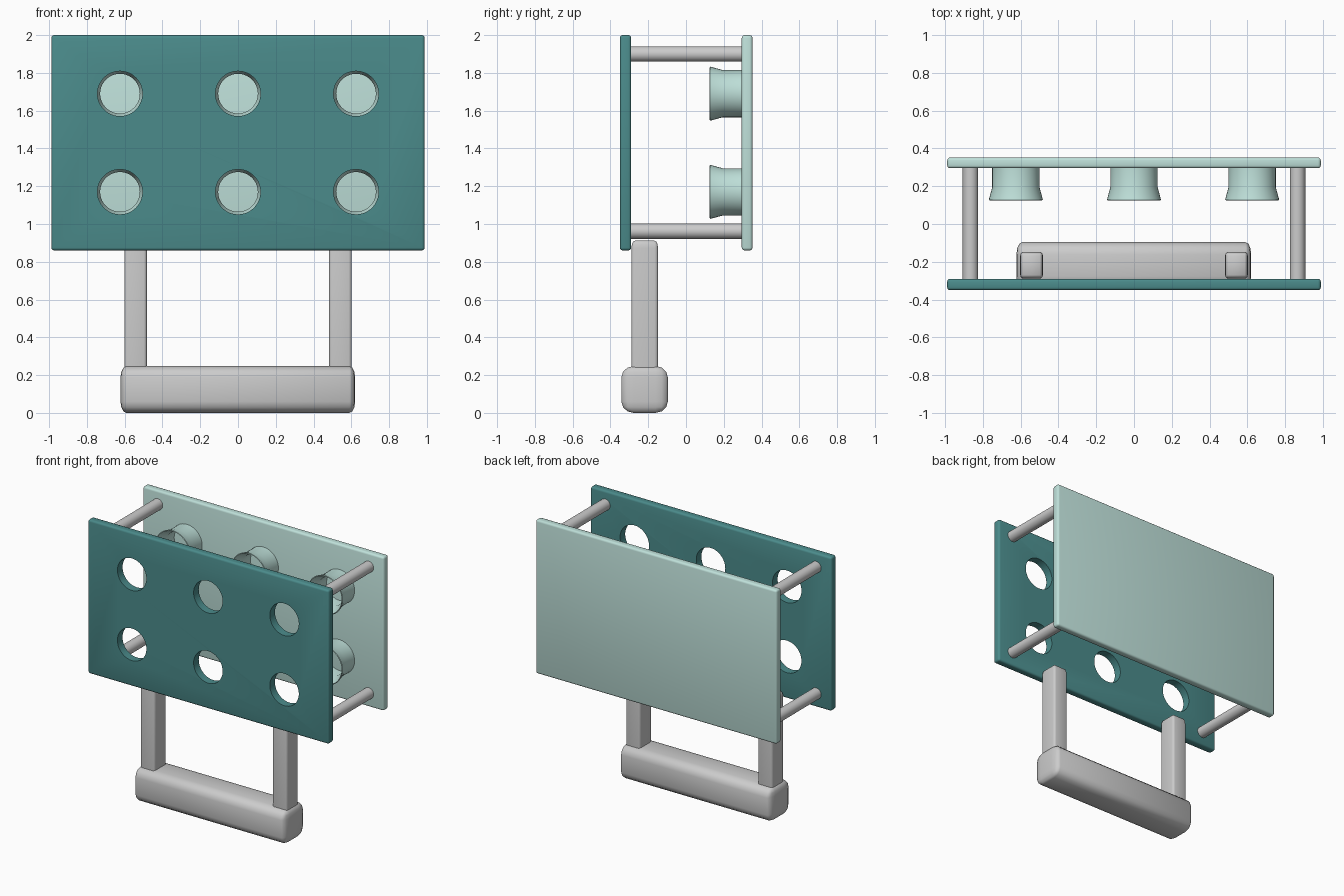
import bpy, bmesh, math
from mathutils import Matrix, Vector

if "Cube" in bpy.data.objects:
    bpy.data.objects.remove(bpy.data.objects["Cube"])


def material(name, rgb):
    m = bpy.data.materials.new(name)
    m.diffuse_color = (*rgb, 1)
    m.use_nodes = True
    m.node_tree.nodes["Principled BSDF"].inputs["Base Color"].default_value = m.diffuse_color
    return m


DARK = material("dark_teal", (0.07, 0.26, 0.26))
LIGHT = material("pale_teal", (0.52, 0.75, 0.70))
COLUMNS = (-0.625, 0, 0.625)
ROWS = (1.17, 1.69)


def finish(name, bm, mat=None, angle=40):
    bmesh.ops.recalc_face_normals(bm, faces=bm.faces)
    me = bpy.data.meshes.new(name)
    bm.to_mesh(me)
    bm.free()
    ob = bpy.data.objects.new(name, me)
    bpy.context.collection.objects.link(ob)
    if mat:
        me.materials.append(mat)
    smooth(ob, angle)
    return ob


def smooth(ob, angle=40):
    bpy.ops.object.select_all(action='DESELECT')
    ob.select_set(True)
    bpy.context.view_layer.objects.active = ob
    bpy.ops.object.shade_smooth_by_angle(angle=math.radians(angle))


def box(name, lo, hi, bevel, segments, mat=None):
    """Rounded box; bevel gives the rounding along each axis."""
    lo, hi, b = Vector(lo), Vector(hi), Vector(bevel)
    bm = bmesh.new()
    bmesh.ops.create_cube(bm, size=1)
    bmesh.ops.scale(bm, verts=bm.verts, vec=[(hi[i] - lo[i]) / b[i] for i in range(3)])
    bmesh.ops.bevel(bm, geom=bm.edges[:], offset=1, segments=segments,
                    profile=0.5, affect='EDGES')
    bmesh.ops.scale(bm, verts=bm.verts, vec=b)
    bmesh.ops.translate(bm, verts=bm.verts, vec=(lo + hi) / 2)
    return finish(name, bm, mat)


def add_rod(bm, x, z, radius, y0, y1, sides):
    m = Matrix.Translation((x, (y0 + y1) / 2, z)) @ Matrix.Rotation(math.pi / 2, 4, 'X')
    bmesh.ops.create_cone(bm, cap_ends=True, segments=sides, radius1=radius,
                          radius2=radius, depth=y1 - y0, matrix=m)


# Front and back panels
front = box("front_panel", (-0.988, -0.35, 0.86), (0.988, -0.29, 2.0), (0.015,) * 3, 3, DARK)
box("back_panel", (-0.988, 0.295, 0.86), (0.988, 0.352, 2.0), (0.015,) * 3, 3, LIGHT)

# Six round openings through the front panel
bm = bmesh.new()
for x in COLUMNS:
    for z in ROWS:
        add_rod(bm, x, z, 0.119, -0.45, -0.2, 48)
cutter = finish("opening_cutter", bm)
cutter.hide_render = True
mod = front.modifiers.new("openings", 'BOOLEAN')
mod.operation = 'DIFFERENCE'
mod.solver = 'EXACT'
mod.object = cutter
bpy.context.view_layer.objects.active = front
bpy.ops.object.modifier_apply(modifier=mod.name)
bpy.data.objects.remove(cutter)
smooth(front)

# Flared sockets on the back panel: (radius, y) wall section, spun around y
SECTION = [(0.105, 0.297), (0.125, 0.297), (0.125, 0.195), (0.143, 0.128),
           (0.138, 0.125), (0.105, 0.195)]
for r, z in enumerate(ROWS):
    for c, x in enumerate(COLUMNS):
        bm = bmesh.new()
        n = 40
        rings = [[bm.verts.new((x + rad * math.cos(2 * math.pi * i / n), y,
                                z + rad * math.sin(2 * math.pi * i / n)))
                  for i in range(n)] for rad, y in SECTION]
        for a, b in zip(rings, rings[1:] + rings[:1]):
            for i in range(n):
                j = (i + 1) % n
                bm.faces.new((a[i], a[j], b[j], b[i]))
        finish(f"socket_{r + 1}_{c + 1}", bm, LIGHT)

# Four spacer rods joining the panels
for x, side in ((-0.865, "left"), (0.865, "right")):
    for z, level in ((0.962, "lower"), (1.9, "upper")):
        bm = bmesh.new()
        add_rod(bm, x, z, 0.041, -0.295, 0.3, 32)
        finish(f"spacer_rod_{level}_{side}", bm)

# Handle: two uprights and a thick rounded grip
for cx, side in ((-0.542, "left"), (0.542, "right")):
    box(f"handle_upright_{side}", (cx - 0.06, -0.289, 0.12), (cx + 0.06, -0.148, 0.912),
        (0.016, 0.019, 0.04), 3)
box("handle_grip", (-0.622, -0.342, 0), (0.62, -0.096, 0.248), (0.03, 0.065, 0.06), 3)
